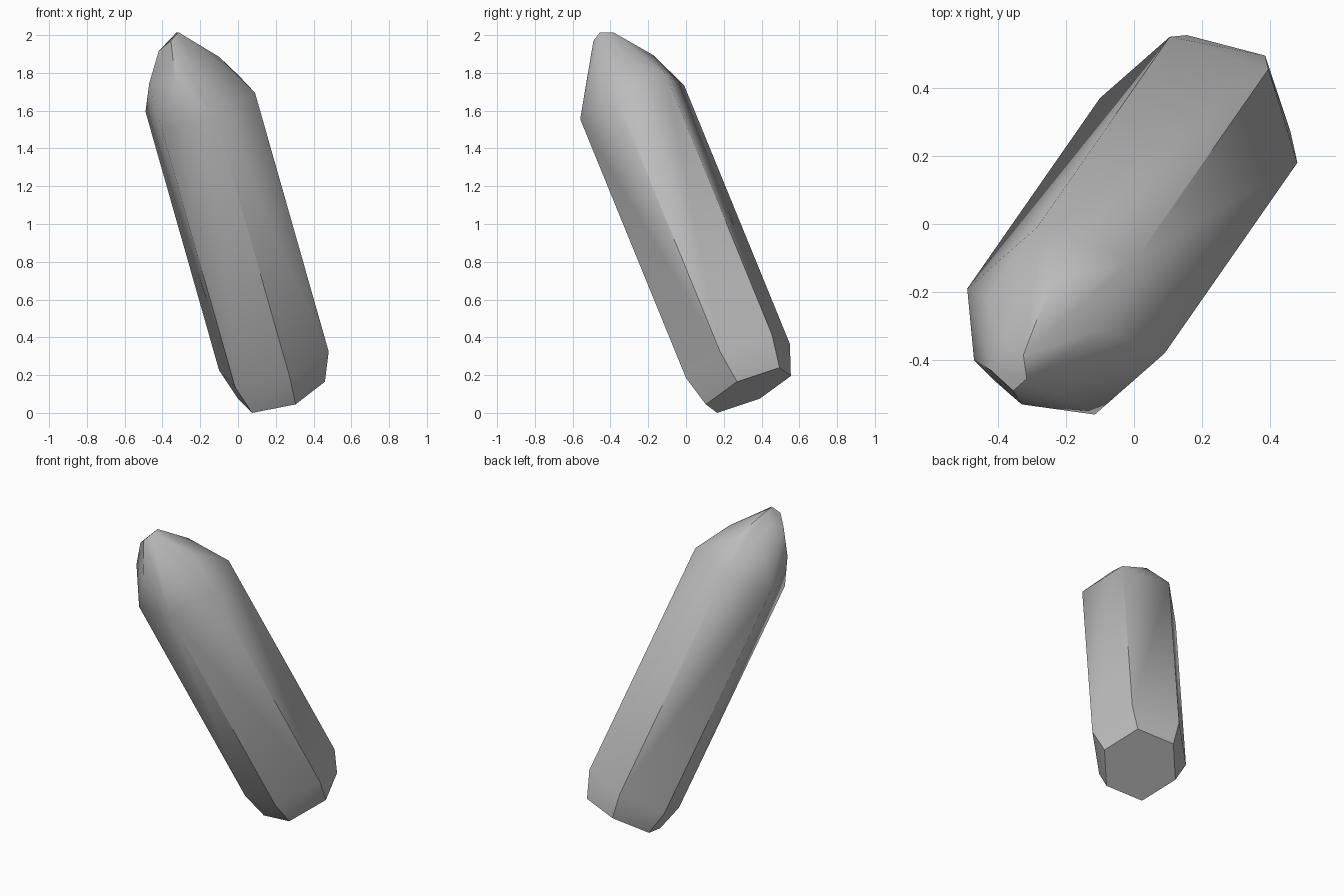
import bpy
import bmesh
import math
from mathutils import Vector

default_cube = bpy.data.objects.get("Cube")
if default_cube:
    bpy.data.objects.remove(default_cube, do_unlink=True)


def make_material(name, color):
    mat = bpy.data.materials.new(name)
    mat.use_nodes = True
    mat.diffuse_color = color
    mat.node_tree.nodes["Principled BSDF"].inputs["Base Color"].default_value = color
    return mat


def hexagon(centre, a, b):
    """Six corners of a skewed hexagon, spanned by two corner offsets."""
    centre, a, b = Vector(centre), Vector(a), Vector(b)
    half = [a, a + b, b]
    return [centre + v for v in half] + [centre - v for v in half]


# Hexagonal shaft: the lower ring is repeated along the leaning axis
axis = Vector((-0.39, -0.56, 1.37))
lower_ring = hexagon((0.19, 0.275, 0.26), (0.29, -0.095, 0.05), (-0.085, 0.275, 0.09))
upper_ring = [corner + axis for corner in lower_ring]

# Smaller hexagon closing the chamfered foot
foot_ring = hexagon((0.23, 0.33, 0.105), (0.23, -0.06, 0.045), (-0.075, 0.225, 0.075))

# Corners of the irregular faceted tip
back_facet = [(-0.245, -0.175, 1.88), (-0.325, -0.385, 2.0),
              (-0.38, -0.35, 1.94), (-0.43, -0.215, 1.80)]
peak = [(-0.315, -0.455, 2.0), (-0.355, -0.49, 1.955)]
shoulders = [(-0.10, -0.315, 1.87), (-0.33, -0.53, 1.72),
             (-0.47, -0.40, 1.73), (-0.42, -0.43, 1.90)]
tip = [Vector(p) for p in back_facet + peak + shoulders]

# Wrap all the corners in one convex solid and merge its flat facets
bm = bmesh.new()
for corner in foot_ring + lower_ring + upper_ring + tip:
    bm.verts.new(corner)
hull = bmesh.ops.convex_hull(bm, input=bm.verts)
inside = [v for v in bm.verts if not v.link_faces]
bmesh.ops.delete(bm, geom=inside, context="VERTS")
bmesh.ops.dissolve_limit(bm, angle_limit=math.radians(3), verts=bm.verts, edges=bm.edges)
bmesh.ops.recalc_face_normals(bm, faces=bm.faces)

# Rest the solid on the ground
lowest = min(v.co.z for v in bm.verts)
bmesh.ops.translate(bm, vec=(0, 0, -lowest), verts=bm.verts)

mesh = bpy.data.meshes.new("crystal")
bm.to_mesh(mesh)
bm.free()
crystal = bpy.data.objects.new("crystal", mesh)
bpy.context.collection.objects.link(crystal)
mesh.materials.append(make_material("stone grey", (0.5, 0.5, 0.5, 1)))

# Soft shading over the shallow facets, crisp shaft edges
bpy.ops.object.select_all(action="DESELECT")
crystal.select_set(True)
bpy.context.view_layer.objects.active = crystal
bpy.ops.object.shade_smooth_by_angle(angle=math.radians(40))
